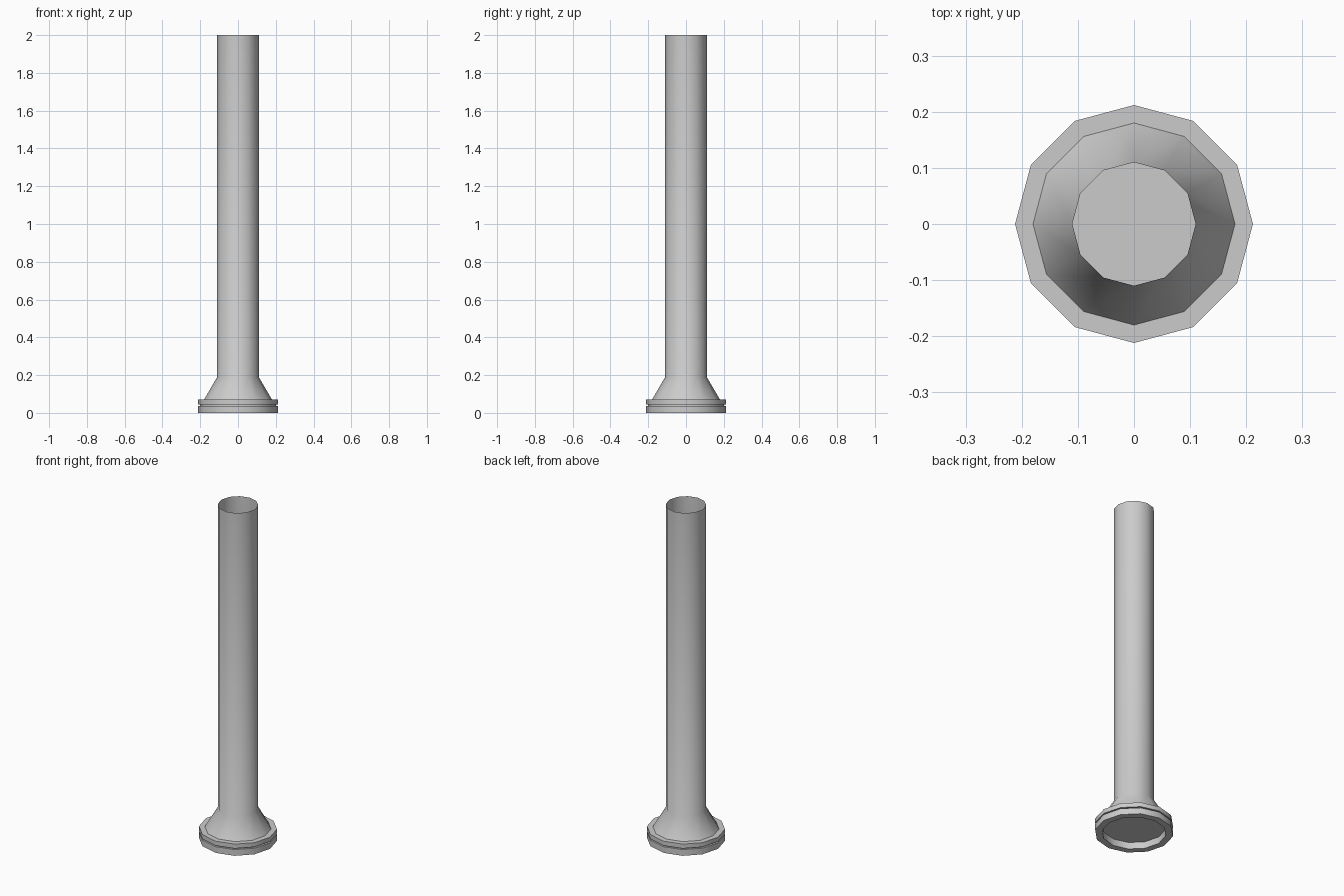
import bpy, bmesh, math

if "Cube" in bpy.data.objects:
    bpy.data.objects.remove(bpy.data.objects["Cube"])

SIDES = 12


def lathe(name, profile, cap_last=False):
    """Revolve (radius, z) points around z as a 12-sided surface."""
    bm = bmesh.new()
    rings = [[bm.verts.new((r * math.cos(2 * math.pi * i / SIDES),
                            r * math.sin(2 * math.pi * i / SIDES), z))
              for i in range(SIDES)] for r, z in profile]
    for a, b in zip(rings, rings[1:]):
        for i in range(SIDES):
            j = (i + 1) % SIDES
            bm.faces.new((a[i], a[j], b[j], b[i]))
    if cap_last:
        bm.faces.new(rings[-1][::-1])
    mesh = bpy.data.meshes.new(name)
    bm.to_mesh(mesh)
    bm.free()
    obj = bpy.data.objects.new(name, mesh)
    bpy.context.collection.objects.link(obj)
    bpy.ops.object.select_all(action='DESELECT')
    obj.select_set(True)
    bpy.context.view_layer.objects.active = obj
    bpy.ops.object.shade_smooth_by_angle(angle=math.radians(40))
    return obj


# open-topped pipe flaring into its base collar
pipe = lathe("pipe", [(0.18, 0.07), (0.11, 0.19), (0.11, 2.0)])

# grooved flange with a recessed underside, listed from top to inner disc
flange = [(0.18, 0.07), (0.212, 0.07), (0.212, 0.044), (0.2, 0.044),
          (0.2, 0.037), (0.212, 0.037), (0.212, 0.0), (0.173, 0.0),
          (0.173, 0.04)]
obj = lathe("flange", flange, cap_last=True)
obj.data.flip_normals()
